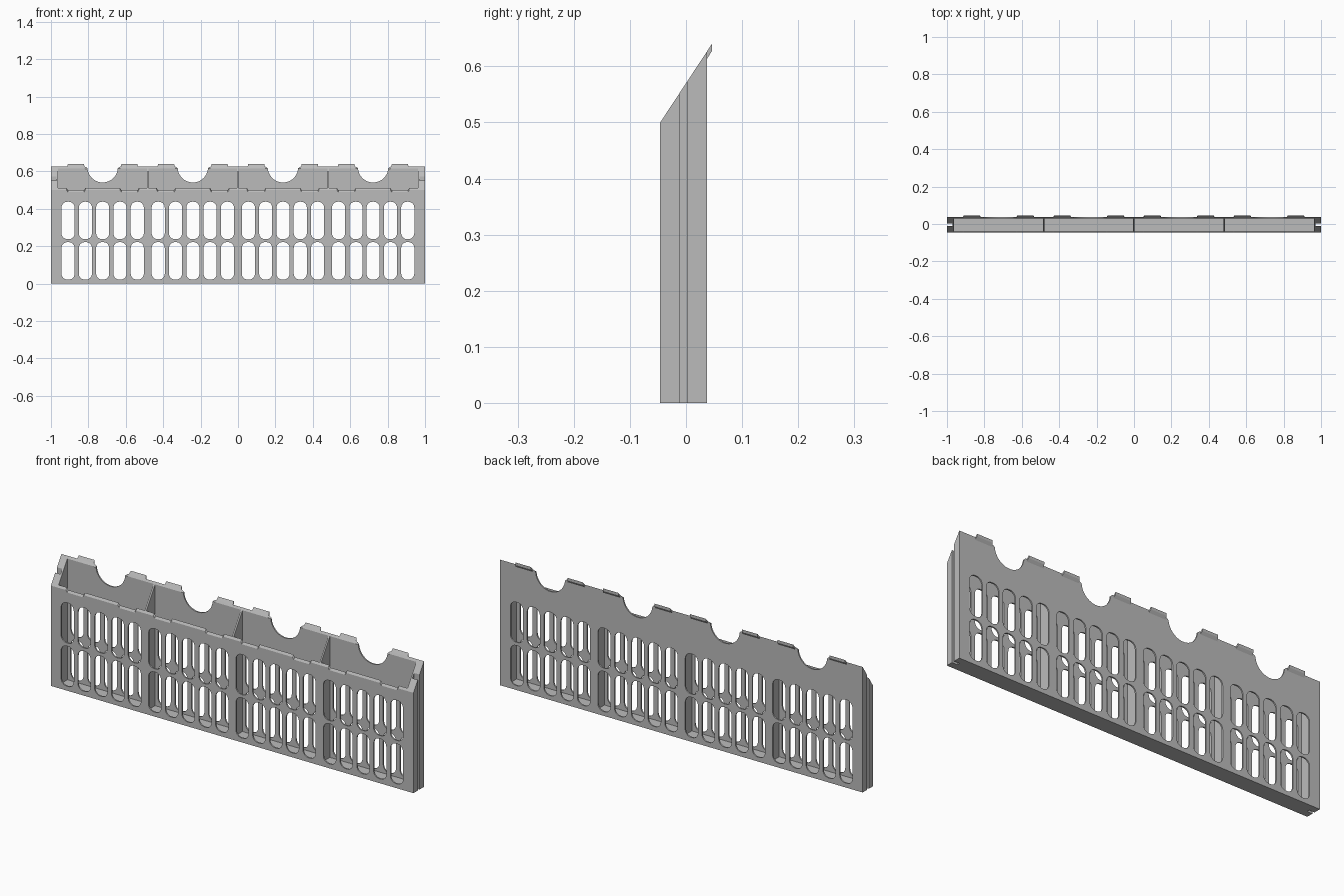
import bpy, bmesh, math

if "Cube" in bpy.data.objects:
    bpy.data.objects.remove(bpy.data.objects["Cube"])

Y_FRONT, Y_BACK, WALL = -0.046, 0.037, 0.007
Z_FRONT, Z_BACK = 0.50, 0.626
SLOPE = (Z_BACK - Z_FRONT) / (Y_BACK - Y_FRONT)
BAYS = [-0.7235, -0.2415, 0.2405, 0.7225]
TAB = 0.143          # tab offset from each bay centre

grey = bpy.data.materials.new("light grey plastic")
grey.diffuse_color = (0.5, 0.5, 0.5, 1)
grey.use_nodes = True
grey.node_tree.nodes["Principled BSDF"].inputs["Base Color"].default_value = grey.diffuse_color


def rim_z(y):
    return Z_FRONT + SLOPE * (y - Y_FRONT)


def finish(name, bm):
    bmesh.ops.recalc_face_normals(bm, faces=bm.faces[:])
    me = bpy.data.meshes.new(name)
    bm.to_mesh(me)
    bm.free()
    me.materials.append(grey)
    ob = bpy.data.objects.new(name, me)
    bpy.context.collection.objects.link(ob)
    bpy.ops.object.select_all(action='DESELECT')
    bpy.context.view_layer.objects.active = ob
    ob.select_set(True)
    bpy.ops.object.shade_smooth_by_angle(angle=math.radians(30))
    return ob


def prism(bm, bottom, top):
    """Solid between two matching outlines."""
    a = [bm.verts.new(p) for p in bottom]
    b = [bm.verts.new(p) for p in top]
    n = len(a)
    bm.faces.new(a[::-1])
    bm.faces.new(b)
    for i in range(n):
        j = (i + 1) % n
        bm.faces.new((a[i], a[j], b[j], b[i]))


def arc(cx, cz, r, a0, a1, n):
    return [(cx + r * math.cos(math.radians(a0 + (a1 - a0) * i / n)),
             cz + r * math.sin(math.radians(a0 + (a1 - a0) * i / n))) for i in range(n + 1)]


def slot(cx, z0, z1, w=0.035, r=0.031):
    return (arc(cx + w - r, z1 - r, r, 0, 90, 6) + arc(cx - w + r, z1 - r, r, 90, 180, 6)
            + arc(cx - w + r, z0 + r, r, 180, 270, 6) + arc(cx + w - r, z0 + r, r, 270, 360, 6))


def slotted_wall(name, outline, y_mid, y_outer, rim_from):
    """Thin wall filled from an outline and slot holes, with its rim bevelled to the slope."""
    cu = bpy.data.curves.new(name, 'CURVE')
    cu.dimensions, cu.fill_mode, cu.extrude = '2D', 'BOTH', WALL / 2
    holes = [slot(c + 0.0925 * k, z, z + 0.2) for c in BAYS for k in range(-2, 3)
             for z in (0.022, 0.238)]
    for pts in [outline] + holes:
        sp = cu.splines.new('POLY')
        sp.points.add(len(pts) - 1)
        for p, (x, z) in zip(sp.points, pts):
            p.co = (x, z, 0, 1)
        sp.use_cyclic_u = True
    tmp = bpy.data.objects.new(name + "_helper", cu)
    bpy.context.collection.objects.link(tmp)
    dg = bpy.context.evaluated_depsgraph_get()
    me = bpy.data.meshes.new_from_object(tmp.evaluated_get(dg))
    bpy.data.objects.remove(tmp)
    bm = bmesh.new()
    bm.from_mesh(me)
    bmesh.ops.remove_doubles(bm, verts=bm.verts[:], dist=1e-5)
    for v in bm.verts:
        x, z, d = v.co
        y = y_mid - d
        if z > rim_from:
            z += SLOPE * (y - y_outer)
        v.co = (x, y, z)
    return finish(name, bm)


# front wall: low rim with shallow notches
rim = [(-1, 0), (-1, Z_FRONT)]
for c in BAYS:
    for s in (-1, 1):
        m = c + s * TAB
        rim += [(m - 0.05, Z_FRONT), (m - 0.043, Z_FRONT - 0.011),
                (m + 0.043, Z_FRONT - 0.011), (m + 0.05, Z_FRONT)]
rim += [(1, Z_FRONT), (1, 0)]
slotted_wall("front_wall", rim, Y_FRONT + WALL / 2, Y_FRONT, 0.47)

# back wall: high rim with round scoops
rim = [(-1, 0), (-1, Z_BACK)]
for c in BAYS:
    rim += [(c - 0.096, Z_BACK), (c - 0.088, Z_BACK - 0.003)]
    rim += arc(c, 0.622, 0.081, 184, 356, 24)
    rim += [(c + 0.088, Z_BACK - 0.003), (c + 0.096, Z_BACK)]
rim += [(1, Z_BACK), (1, 0)]
slotted_wall("back_wall", rim, Y_BACK - WALL / 2, Y_BACK, 0.621)

# hooked tabs on the back rim
bm = bmesh.new()
yi, yo = Y_BACK - WALL, 0.046
profile = [(yi, rim_z(yi)), (yi, rim_z(yi) - 0.012), (Y_BACK, rim_z(Y_BACK) - 0.013),
           (yo, rim_z(yo) - 0.013), (yo, rim_z(yo))]
for c in BAYS:
    for s in (-1, 1):
        m = c + s * TAB
        half = [0.048 if y < yo else 0.043 for y, z in profile]
        prism(bm, [(m - h, y, z) for h, (y, z) in zip(half, profile)],
              [(m + h, y, z) for h, (y, z) in zip(half, profile)])
finish("rim_tabs", bm)

# grooved end posts
ya, yb = Y_FRONT + WALL, Y_BACK - WALL
for side, label in ((-1, "left"), (1, "right")):
    plan = [(0.962, ya), (1, ya), (1, -0.012), (0.97, -0.012),
            (0.97, 0.002), (1, 0.002), (1, yb), (0.962, yb)]
    bm = bmesh.new()
    prism(bm, [(side * x, y, 0) for x, y in plan],
          [(side * x, y, rim_z(y)) for x, y in plan])
    finish(label + "_end_post", bm)

# thin dividers between the bays
for i, x in enumerate((-0.4825, -0.0005, 0.4815)):
    plan = [(x - 0.004, ya), (x + 0.004, ya), (x + 0.004, yb), (x - 0.004, yb)]
    bm = bmesh.new()
    prism(bm, [(px, y, 0.01) for px, y in plan], [(px, y, rim_z(y)) for px, y in plan])
    finish("divider_%d" % (i + 1), bm)

# floor
plan = [(-0.962, ya), (0.962, ya), (0.962, yb), (-0.962, yb)]
bm = bmesh.new()
prism(bm, [(x, y, 0) for x, y in plan], [(x, y, 0.012) for x, y in plan])
finish("floor", bm)
